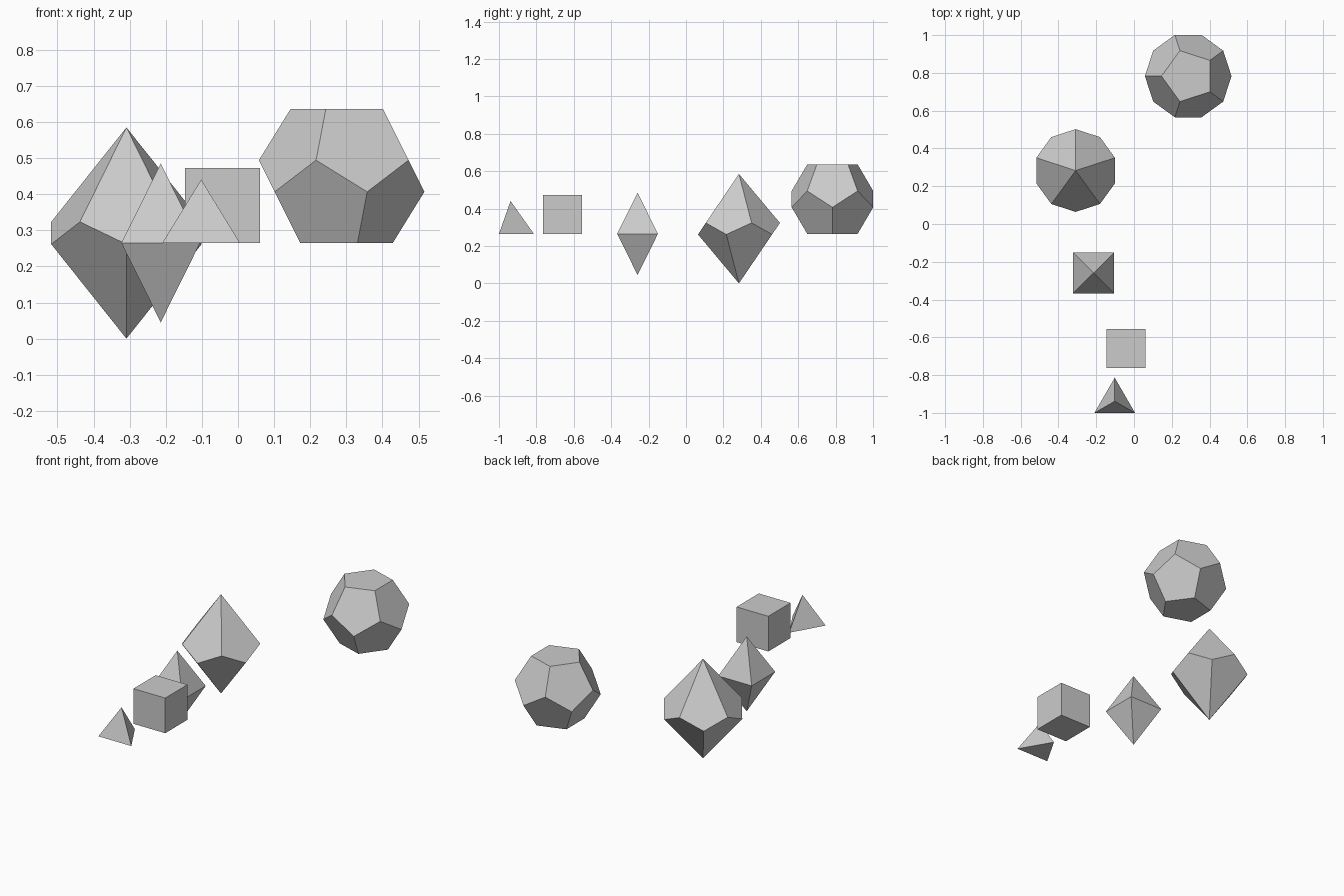
import bpy, bmesh
from math import sin, cos, radians, sqrt

if "Cube" in bpy.data.objects:
    bpy.data.objects.remove(bpy.data.objects["Cube"])


def ring(n, r, z, start):
    """n points evenly spaced on a circle of radius r at height z."""
    return [(r * cos(radians(start + 360 * i / n)),
             r * sin(radians(start + 360 * i / n)), z) for i in range(n)]


def solid(name, points, location):
    """Flat-faced convex solid through the given points."""
    bm = bmesh.new()
    for p in points:
        bm.verts.new(p)
    bmesh.ops.convex_hull(bm, input=bm.verts[:])
    # merge coplanar triangles into true polygon faces
    bmesh.ops.dissolve_limit(bm, angle_limit=radians(2),
                             verts=bm.verts[:], edges=bm.edges[:])
    bmesh.ops.recalc_face_normals(bm, faces=bm.faces[:])
    mesh = bpy.data.meshes.new(name)
    bm.to_mesh(mesh)
    bm.free()
    obj = bpy.data.objects.new(name, mesh)
    obj.location = location
    bpy.context.collection.objects.link(obj)
    return obj


BASE = 0.265  # shared resting height of the dice

# Four-sided die: regular tetrahedron, flat edge to the front
e = 0.215
solid("four_sided_die",
      ring(3, e / sqrt(3), 0, 90) + [(0, 0, e * sqrt(2 / 3))],
      (-0.102, -1 + e / (2 * sqrt(3)), BASE))

# Six-sided die: cube
s = 0.207
solid("six_sided_die",
      ring(4, s / sqrt(2), 0, 45) + ring(4, s / sqrt(2), s, 45),
      (-0.043, -0.66, BASE))

# Eight-sided die: tall square bipyramid
solid("eight_sided_die",
      ring(4, 0.109 * sqrt(2), 0, 45) + [(0, 0, 0.22), (0, 0, -0.22)],
      (-0.214, -0.259, BASE))

# Ten-sided die: pentagonal trapezohedron with a zigzag waist
h = 0.2925
waist = h * (1 - cos(radians(36))) / (1 + cos(radians(36)))
solid("ten_sided_die",
      ring(5, 0.219, waist, 90) + ring(5, 0.219, -waist, 270)
      + [(0, 0, h), (0, 0, -h)],
      (-0.309, 0.283, h))

# Twelve-sided die: regular dodecahedron lying on a face
a = 0.1665
phi = (1 + sqrt(5)) / 2
r_cap = a / (2 * sin(radians(36)))
inradius, z_mid = 1.11352 * a, 0.26287 * a
solid("twelve_sided_die",
      ring(5, r_cap, inradius, 180) + ring(5, r_cap * phi, z_mid, 180)
      + ring(5, r_cap * phi, -z_mid, 0) + ring(5, r_cap, -inradius, 0),
      (0.287, 0.783, BASE + inradius))
